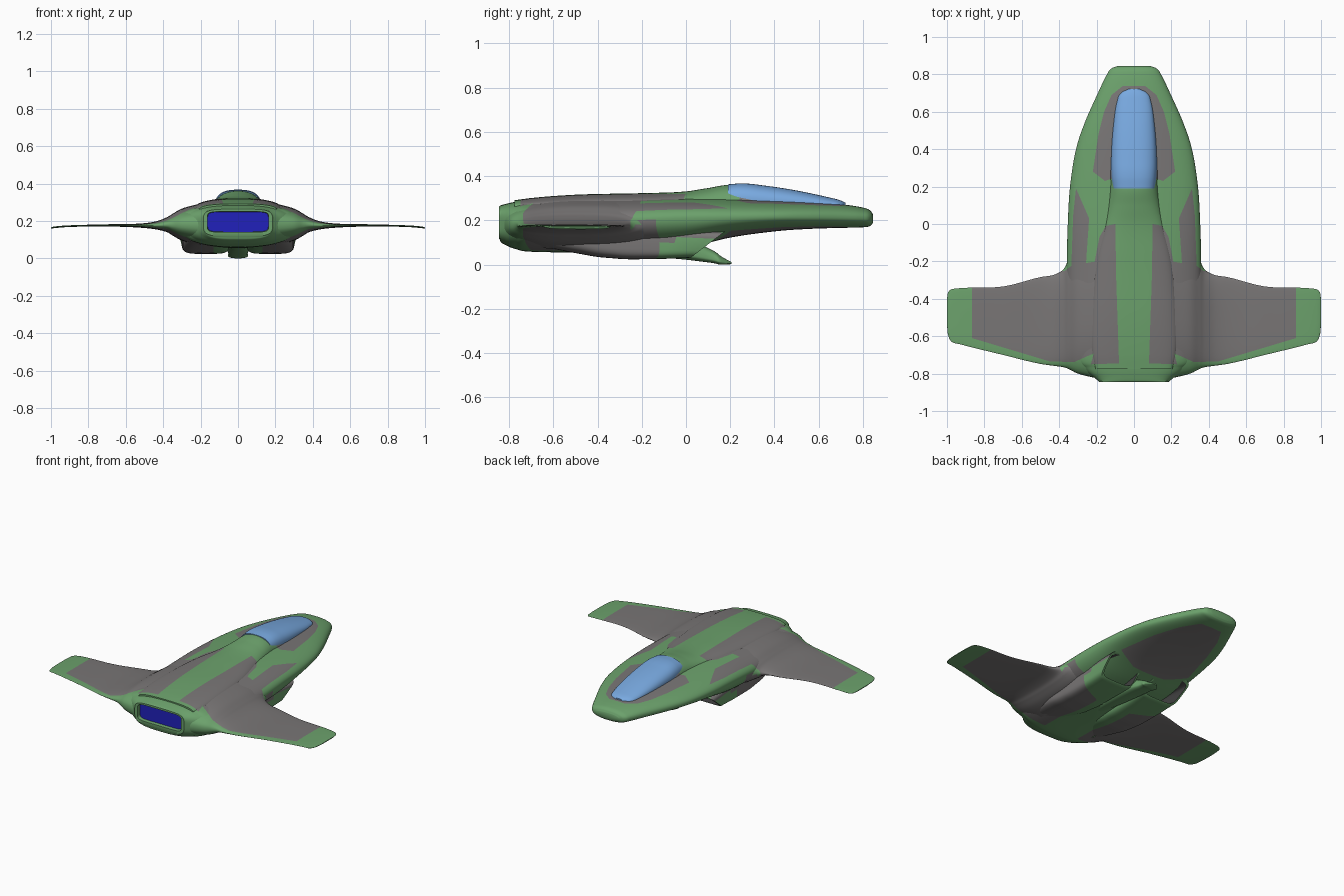
import bpy, bmesh, math
from mathutils import Vector

if "Cube" in bpy.data.objects:
    bpy.data.objects.remove(bpy.data.objects["Cube"])


def material(name, rgb):
    m = bpy.data.materials.new(name)
    m.diffuse_color = (*rgb, 1)
    m.use_nodes = True
    m.node_tree.nodes["Principled BSDF"].inputs["Base Color"].default_value = m.diffuse_color
    return m


MATS = [material("green", (.15, .36, .15)), material("panel_grey", (.19, .18, .18)),
        material("glass_blue", (.19, .4, .75)), material("exhaust_blue", (.015, .015, .5)),
        material("dark", (.05, .05, .05))]
GREEN, GREY, GLASS, GLOW, DARK = range(5)

# Camouflage panel outlines on the +x half, seen from above: (side, outline)
WING = [(.2, -.2), (.33, -.22), (.37, -.25), (.5, -.25), (.866, -.25), (.866, -.61),
        (.45, -.735), (.32, -.738), (.2, -.685)]
PATCHES = [
    (1, [(-.1, .74), (.06, .738), (.12, .69), (.16, .6), (.19, .48), (.22, .28), (.155, .23), (-.1, .32)]),
    (1, [(.31, .19), (.325, .05), (.335, -.22), (.26, -.26), (.24, .03)]),
    (1, [(.1, 0), (.15, -.01), (.185, -.07), (.22, -.25), (.24, -.6), (.215, -.69), (.23, -.75),
         (.08, -.745), (.095, -.3)]),
    (1, WING),
    (-1, [(-.1, .76), (.08, .74), (.15, .62), (.21, .45), (.27, .2), (.12, .14), (-.1, .14)]),
    (-1, [(.3, -.12), (.37, -.14)] + WING[2:8] + [(.13, -.7), (.13, -.2)]),
]


def spline(keys, n=8):
    """Catmull-Rom through tuples of any size."""
    k = [Vector(v) for v in keys]
    out = []
    for i in range(len(k) - 1):
        a, b, c, d = k[max(i - 1, 0)], k[i], k[i + 1], k[min(i + 2, len(k) - 1)]
        la, lb, lc = max((b - a).length, 1e-6), (c - b).length, max((d - c).length, 1e-6)
        m0 = ((b - a) / la + (c - b) / lb) * lb / 2 if i else c - b
        m1 = ((c - b) / lb + (d - c) / lc) * lb / 2 if i < len(k) - 2 else c - b
        for j in range(n):
            t = j / n
            out.append(b * (2*t**3 - 3*t**2 + 1) + m0 * (t**3 - 2*t**2 + t)
                       + c * (3*t**2 - 2*t**3) + m1 * (t**3 - t**2))
    return out + [k[-1]]


def power(v, e):
    return math.copysign(abs(v) ** (2 / e), v)


def section(st, n=48, x0=None):
    """Superellipse ring at y: half ring on the centre line, or full ring about x0."""
    y, w, zt, zb, zm, e = st
    pts = []
    for i in range(n + (x0 is None)):
        t = -math.pi / 2 + (math.pi if x0 is None else 2 * math.pi) * i / n
        c, s = math.cos(t), math.sin(t)
        x = (x0 or 0) + w * power(c, e)
        if x0 is None and i in (0, n):
            x = 0
        pts.append(Vector((x, y, zm + (zt - zm if s > 0 else zm - zb) * power(s, e))))
    return pts


def inside(x, y, poly):
    hit = False
    for (ax, ay), (bx, by) in zip(poly, poly[1:] + poly[:1]):
        if (ay > y) != (by > y) and x < ax + (y - ay) * (bx - ax) / (by - ay):
            hit = not hit
    return hit


def paint(bm):
    """Cut crisp panel borders into the surface, then colour the panels."""
    for side, poly in PATCHES:
        for (ax, ay), (bx, by) in zip(poly, poly[1:] + poly[:1]):
            r = .03
            faces = [f for f in bm.faces for c in [f.calc_center_median()]
                     if min(ax, bx) - r < c.x < max(ax, bx) + r and min(ay, by) - r < c.y < max(ay, by) + r
                     and f.normal.z * side > -.1]
            if faces:
                geom = {g for f in faces for g in [*f.verts, *f.edges]}
                bmesh.ops.bisect_plane(bm, geom=list(geom) + faces, dist=1e-5,
                                       plane_co=(ax, ay, 0), plane_no=(by - ay, ax - bx, 0))
    bm.normal_update()
    for f in bm.faces:
        c = f.calc_center_median()
        for side, poly in PATCHES:
            if f.material_index == GREEN and f.normal.z * side > 0 and inside(c.x, c.y, poly):
                f.material_index = GREY


def loft(name, rings, closed=False, mat=GREEN, end_mat=None, painted=True, inner=0):
    """Skin the rings, cap both ends and mirror across x = 0; the last `inner` bands are recessed."""
    bm = bmesh.new()
    vs = [[bm.verts.new(p) for p in r] for r in rings]
    n = len(vs[0])
    for k, (a, b) in enumerate(zip(vs, vs[1:])):
        for i in range(n if closed else n - 1):
            j = (i + 1) % n
            f = bm.faces.new((a[i], a[j], b[j], b[i]))
            f.material_index = DARK if k >= len(vs) - 1 - inner else mat
    bm.faces.new(vs[0][::-1]).material_index = mat
    bm.faces.new(vs[-1]).material_index = mat if end_mat is None else end_mat
    bmesh.ops.remove_doubles(bm, verts=bm.verts, dist=1e-5)
    bmesh.ops.recalc_face_normals(bm, faces=bm.faces)
    bm.normal_update()
    if painted:
        paint(bm)
    me = bpy.data.meshes.new(name)
    bm.to_mesh(me)
    bm.free()
    for m in MATS:
        me.materials.append(m)
    ob = bpy.data.objects.new(name, me)
    bpy.context.collection.objects.link(ob)
    mod = ob.modifiers.new("mirror", "MIRROR")
    mod.use_clip = True
    bpy.ops.object.select_all(action="DESELECT")
    bpy.context.view_layer.objects.active = ob
    ob.select_set(True)
    bpy.ops.object.shade_smooth_by_angle(angle=math.radians(40))
    return ob


# Hull, nose to tail, ending in a recessed glowing exhaust: y, half width, top, bottom, middle, roundness
hull = spline([(.845, .085, .228, .188, .21, 2.4), (.835, .115, .243, .176, .21, 2.4),
               (.79, .15, .26, .168, .212, 2.3), (.7, .193, .273, .166, .214, 2.3),
               (.55, .26, .283, .161, .216, 2.3), (.4, .31, .29, .15, .216, 2.2),
               (.2, .342, .297, .122, .213, 2.2), (0, .354, .302, .075, .21, 2.2),
               (-.25, .36, .305, .055, .2, 2.1), (-.55, .36, .302, .055, .19, 2.1),
               (-.7, .34, .294, .058, .188, 2.2), (-.77, .28, .284, .07, .188, 2.5),
               (-.82, .215, .273, .09, .19, 3), (-.845, .185, .263, .117, .193, 4.5)], 9)
hull += [(-.845, .164, .25, .14, .195, 7), (-.82, .162, .248, .142, .195, 7)]
loft("hull", [section(s) for s in hull], end_mat=GLOW)

# Raised spine behind the canopy
spine = spline([(.45, .09, .3, .24, .27, 2), (.3, .128, .335, .24, .27, 2.1), (.2, .128, .36, .24, .27, 2.1),
                (.1, .14, .346, .24, .27, 2.1), (0, .16, .331, .24, .27, 2.2), (-.2, .205, .323, .24, .27, 2.4),
                (-.5, .232, .316, .24, .265, 2.5), (-.7, .225, .301, .24, .26, 2.6),
                (-.775, .205, .291, .24, .26, 2.6)])
loft("spine", [section(s) for s in spine])

# Canopy
canopy = spline([(.722, .03, .279, .24, .265, 2.2), (.705, .065, .288, .24, .265, 2.2),
                 (.65, .092, .303, .24, .268, 2.3), (.5, .113, .335, .24, .275, 2.4),
                 (.35, .122, .358, .24, .282, 2.5), (.25, .12, .367, .24, .285, 2.6),
                 (.19, .114, .363, .24, .285, 2.6)])
loft("canopy", [section(s) for s in canopy], mat=GLASS, painted=False)

# Wings, blended into the hull: x, leading y, trailing y, top, bottom
wing = spline([(.2, -.05, -.825, .293, .065), (.3, -.12, -.8, .266, .095), (.35, -.19, -.775, .238, .122),
               (.38, -.245, -.765, .22, .14), (.43, -.272, -.758, .2, .153), (.5, -.284, -.748, .188, .162),
               (.7, -.334, -.7, .182, .17), (.93, -.343, -.643, .175, .166), (.975, -.349, -.63, .171, .162),
               (.992, -.362, -.6, .168, .16), (1, -.4, -.54, .165, .16)], 7)
rings = []
for x, yl, yt, zt, zb in wing:
    e = 2.5
    rings.append([Vector((x, (yl + yt) / 2 + (yl - yt) / 2 * power(math.cos(a), e),
                          (zt + zb) / 2 + (zt - zb) / 2 * power(math.sin(a), e)))
                  for a in [2 * math.pi * i / 56 for i in range(56)]])
loft("wings", rings, closed=True)

# Air intakes under the hull, tail to slanted mouth, with a hollow throat
intake = spline([(-.62, .09, .14, .075, .11, 2.5), (-.5, .115, .15, .052, .11, 3), (-.35, .125, .16, .03, .1, 4),
                 (-.1, .128, .16, .026, .1, 5), (.02, .128, .15, .03, .09, 5)], 7)
intake += [(.02, .116, .14, .038, .09, 5), (-.1, .1, .13, .05, .09, 5)]
rings = [section(s, 48, .172) for s in intake]
for r in rings[-8:]:
    for p in r:
        lean = max(0, min(1, (p.y + .1) / .12))
        p.y += (p.z - .03) * 1.3 * lean
        p.x += (p.z - .06) * .2 * lean
loft("intakes", rings, closed=True, inner=1, end_mat=DARK)

# Pointed splitter between the intakes
splitter = spline([(.205, .012, .012, .002, .006, 2.2), (.18, .035, .025, 0, .008, 2.2),
                   (.1, .05, .075, .01, .03, 2.5), (0, .058, .12, .022, .05, 2.5),
                   (-.2, .05, .12, .04, .07, 2.5), (-.4, .03, .12, .06, .09, 2.5)], 6)
loft("splitter", [section(s, 24) for s in splitter], painted=False)
